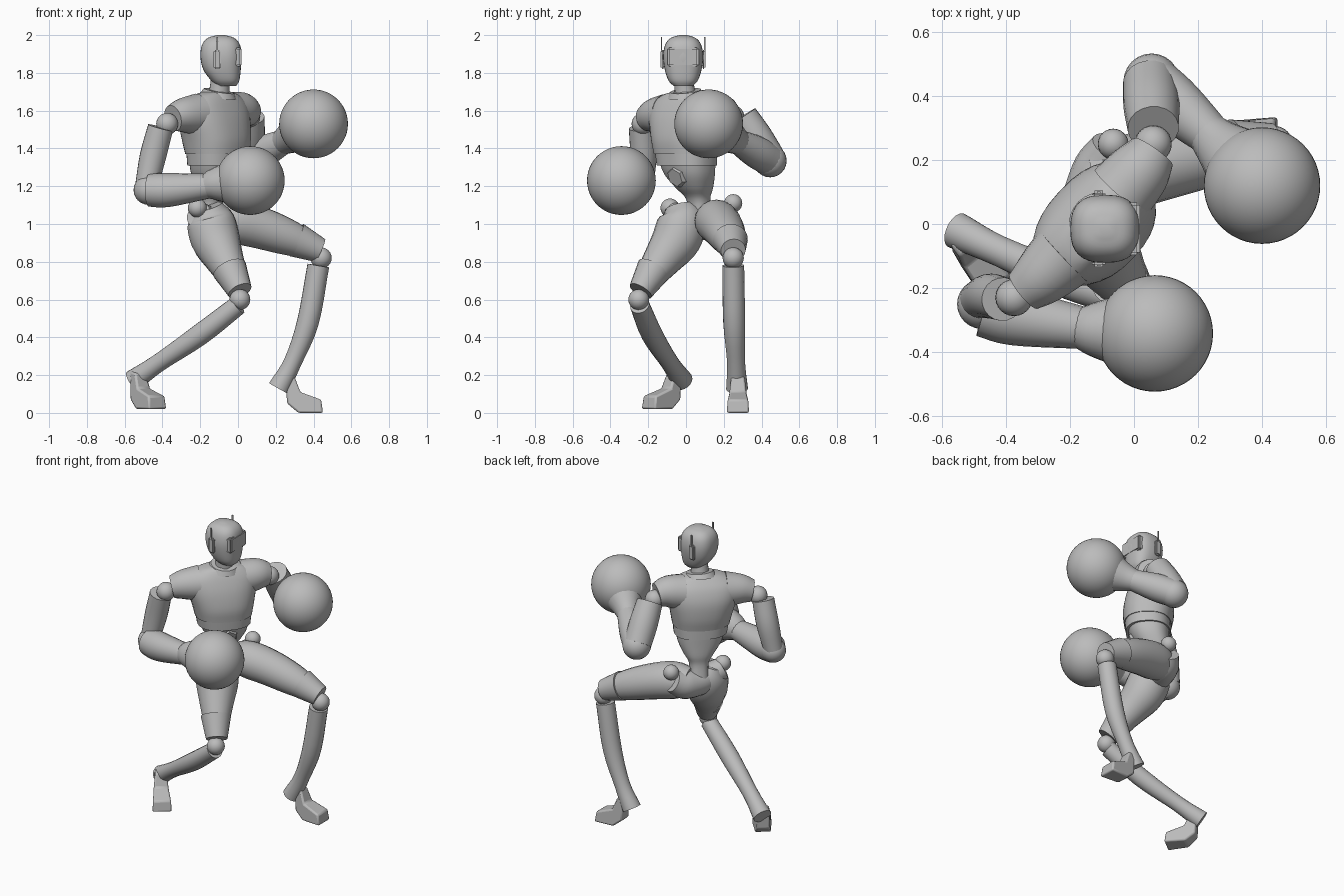
import bpy, bmesh, math
from mathutils import Vector

cube = bpy.data.objects.get("Cube")
if cube:
    bpy.data.objects.remove(cube, do_unlink=True)

grey = bpy.data.materials.new("plain grey")
grey.use_nodes = True
grey.diffuse_color = (0.5, 0.5, 0.5, 1)
grey.node_tree.nodes["Principled BSDF"].inputs["Base Color"].default_value = (0.5, 0.5, 0.5, 1)
parts = []


def finish(name, bm):
    bmesh.ops.recalc_face_normals(bm, faces=bm.faces)
    mesh = bpy.data.meshes.new(name)
    bm.to_mesh(mesh)
    bm.free()
    obj = bpy.data.objects.new(name, mesh)
    bpy.context.collection.objects.link(obj)
    mesh.materials.append(grey)
    parts.append(obj)
    return obj


def skin(name, rings):
    """Bridge a list of equal rings of points and cap both ends."""
    bm = bmesh.new()
    loops = [[bm.verts.new(p) for p in ring] for ring in rings]
    n = len(loops[0])
    for a, b in zip(loops, loops[1:]):
        for i in range(n):
            j = (i + 1) % n
            bm.faces.new((a[i], a[j], b[j], b[i]))
    bm.faces.new(loops[0])
    bm.faces.new(loops[-1])
    return finish(name, bm)


def smooth_rows(rows, steps=4):
    """Catmull-Rom interpolation through rows of numbers."""
    pts = [Vector(r) for r in rows]
    pts = [2 * pts[0] - pts[1]] + pts + [2 * pts[-1] - pts[-2]]
    out = []
    for a, b, c, d in zip(pts, pts[1:], pts[2:], pts[3:]):
        for k in range(steps):
            t = k / steps
            out.append(b + (c - a) * (t / 2) + (2 * a - 5 * b + 4 * c - d) * (t * t / 2)
                       + (3 * b - a - 3 * c + d) * (t ** 3 / 2))
    return out + [pts[-2]]


def limb(name, rows, sides=20):
    """Round tube along rows of x, y, z, radius."""
    rows = smooth_rows(rows)
    centres = [Vector(r[:3]) for r in rows]
    rings = []
    for i, c in enumerate(centres):
        tangent = centres[min(i + 1, len(rows) - 1)] - centres[max(i - 1, 0)]
        side = tangent.cross(Vector((0.3, -0.9, 0.3))).normalized()
        up = side.cross(tangent).normalized()
        angles = [2 * math.pi * k / sides for k in range(sides)]
        rings.append([c + rows[i][3] * (side * math.cos(a) + up * math.sin(a)) for a in angles])
    return skin(name, rings)


def stack(name, rows, yaw, power=2.0, sides=32):
    """Upright body from rows of z, x, y, half width, half depth."""
    u = Vector((math.cos(yaw), math.sin(yaw), 0))
    v = Vector((-u.y, u.x, 0))

    def bend(s):
        return math.copysign(abs(s) ** (2 / power), s)
    rings = []
    def clean(r):
        return [r[0], r[1], r[2], max(r[3], 0.004), max(r[4], 0.004)]
    for z, x, y, w, d in map(clean, smooth_rows([r for r in rows])):
        rings.append([Vector((x, y, z)) + u * w * bend(math.cos(a)) + v * d * bend(math.sin(a))
                      for a in (2 * math.pi * k / sides for k in range(sides))])
    return skin(name, rings)


def ball(name, centre, radius, segments=24):
    bm = bmesh.new()
    bmesh.ops.create_uvsphere(bm, u_segments=segments, v_segments=segments // 2, radius=radius)
    bmesh.ops.translate(bm, verts=bm.verts, vec=centre)
    return finish(name, bm)


def block(name, centre, size, bevel=0.008):
    bm = bmesh.new()
    bmesh.ops.create_cube(bm, size=1)
    bmesh.ops.scale(bm, verts=bm.verts, vec=size)
    bmesh.ops.translate(bm, verts=bm.verts, vec=centre)
    bmesh.ops.bevel(bm, geom=bm.edges[:], offset=bevel, segments=2, affect='EDGES')
    return finish(name, bm)


def foot(name, origin, heading):
    """Side profile of distance, height, half width, swept across."""
    profile = [(0.03, 0.2, 0.035), (0.08, 0.19, 0.035), (0.11, 0.11, 0.045), (0.22, 0.07, 0.055),
               (0.23, 0, 0.06), (0.1, 0, 0.05), (0.04, 0.05, 0.04)]
    f = Vector((math.cos(heading), math.sin(heading), 0))
    s = Vector((-f.y, f.x, 0))
    rings = [[Vector(origin) + f * d + s * (w * k) + Vector((0, 0, h)) for d, h, w in profile]
             for k in (-1, 1)]
    obj = skin(name, rings)
    mod = obj.modifiers.new("soft edges", 'BEVEL')
    mod.width = 0.01
    mod.segments = 2


TWIST = math.radians(47)

# Torso
stack("chest", [(1.37, -0.11, 0, 0.175, 0.145), (1.45, -0.115, 0, 0.192, 0.155),
                (1.55, -0.125, 0, 0.215, 0.145), (1.63, -0.125, 0, 0.215, 0.115),
                (1.68, -0.115, 0, 0.15, 0.08), (1.7, -0.11, 0, 0.08, 0.06)], TWIST, 2.4)
stack("rib_band", [(1.31, -0.11, 0.005, 0.163, 0.137), (1.39, -0.11, 0, 0.172, 0.14)], TWIST, 2.4)
stack("abdomen", [(1.34, -0.11, 0.005, 0.155, 0.13), (1.26, -0.115, 0.02, 0.135, 0.115),
                  (1.19, -0.125, 0.045, 0.095, 0.09), (1.13, -0.14, 0.065, 0.06, 0.06),
                  (1.03, -0.15, 0.08, 0.06, 0.06)], TWIST, 2.4)
bm = bmesh.new()
bmesh.ops.create_cone(bm, cap_ends=True, segments=6, radius1=0.065, radius2=0.05, depth=0.03)
aim = Vector((0.74, -0.67, -0.4)).to_track_quat('Z', 'Y').to_matrix()
bmesh.ops.rotate(bm, verts=bm.verts, matrix=aim)
bmesh.ops.translate(bm, verts=bm.verts, vec=(-0.035, -0.05, 1.25))
finish("belly_plate", bm)

# Neck and head
limb("neck", [(-0.105, 0, 1.64, 0.08), (-0.1, -0.005, 1.69, 0.056), (-0.09, -0.015, 1.79, 0.05)])
limb("collar", [(-0.105, 0, 1.675, 0.1), (-0.1, -0.003, 1.705, 0.082)], 24)
stack("head", [(1.73, -0.06, -0.015, 0.05, 0.05), (1.76, -0.068, -0.015, 0.075, 0.078),
               (1.82, -0.085, -0.015, 0.1, 0.098), (1.89, -0.09, -0.015, 0.109, 0.106),
               (1.95, -0.09, -0.015, 0.1, 0.095), (1.985, -0.09, -0.015, 0.07, 0.066),
               (2.0, -0.09, -0.015, 0.02, 0.02)], 0, 2.6)
block("visor", (-0.006, -0.015, 1.885), (0.048, 0.165, 0.1))
for side, word in ((1, "left"), (-1, "right")):
    y = -0.015 + side * 0.108
    block(word + "_ear", (-0.11, y, 1.87), (0.042, 0.022, 0.1))
    block(word + "_antenna", (-0.11, y + side * 0.006, 1.93), (0.01, 0.006, 0.12), 0.001)

# Shoulders and arms
limb("right_shoulder", [(-0.22, -0.1, 1.58, 0.11), (-0.29, -0.165, 1.575, 0.092),
                        (-0.345, -0.21, 1.56, 0.07)])
limb("left_shoulder", [(-0.04, 0.1, 1.59, 0.11), (0.02, 0.17, 1.6, 0.098), (0.06, 0.225, 1.59, 0.075)])
ball("right_shoulder_joint", (-0.375, -0.23, 1.53), 0.058)
ball("left_shoulder_joint", (0.06, 0.25, 1.57), 0.058)
limb("right_upper_arm", [(-0.41, -0.235, 1.51, 0.068), (-0.45, -0.225, 1.36, 0.07),
                         (-0.485, -0.235, 1.2, 0.06)])
limb("left_upper_arm", [(0.06, 0.3, 1.57, 0.08), (0.055, 0.37, 1.46, 0.088), (0.05, 0.44, 1.35, 0.085)])
ball("right_elbow", (-0.475, -0.25, 1.18), 0.078)
ball("left_elbow", (0.055, 0.445, 1.335), 0.088)
limb("right_forearm", [(-0.47, -0.265, 1.18, 0.088), (-0.37, -0.29, 1.18, 0.09),
                       (-0.16, -0.325, 1.2, 0.066)])
limb("left_forearm", [(0.06, 0.44, 1.34, 0.085), (0.14, 0.365, 1.385, 0.085), (0.27, 0.25, 1.45, 0.06)])
limb("right_cuff", [(-0.17, -0.325, 1.2, 0.066), (-0.12, -0.33, 1.21, 0.088), (-0.02, -0.335, 1.22, 0.12)])
limb("left_cuff", [(0.23, 0.285, 1.43, 0.066), (0.27, 0.245, 1.455, 0.085), (0.33, 0.19, 1.49, 0.12)])
ball("right_glove", (0.065, -0.342, 1.23), 0.182, 48)
ball("left_glove", (0.4, 0.12, 1.53), 0.182, 48)

# Pelvis and legs
limb("pelvis", [(-0.21, -0.08, 1.05, 0.07), (-0.16, 0, 1.01, 0.085), (-0.14, 0.08, 1.0, 0.085),
                (-0.1, 0.17, 1.01, 0.09), (-0.065, 0.24, 1.05, 0.07)])
ball("right_hip_knob", (-0.215, -0.085, 1.085), 0.05)
ball("left_hip_knob", (-0.065, 0.25, 1.11), 0.048)
limb("right_thigh", [(-0.165, -0.03, 1.09, 0.08), (-0.145, -0.02, 1.02, 0.125), (-0.12, -0.05, 0.92, 0.13),
                     (-0.075, -0.12, 0.82, 0.105), (-0.01, -0.215, 0.69, 0.07)])
limb("left_thigh", [(-0.13, 0.14, 1.02, 0.09), (-0.03, 0.16, 1.015, 0.115), (0.1, 0.19, 0.985, 0.112),
                    (0.25, 0.22, 0.935, 0.098), (0.39, 0.245, 0.88, 0.07)])
limb("right_knee_cuff", [(-0.045, -0.17, 0.76, 0.093), (0.01, -0.24, 0.645, 0.066)])
limb("left_knee_cuff", [(0.31, 0.235, 0.915, 0.093), (0.435, 0.25, 0.86, 0.066)])
ball("right_knee", (0.01, -0.25, 0.6), 0.055)
ball("left_knee", (0.44, 0.25, 0.82), 0.056)
limb("right_shin", [(0, -0.245, 0.57, 0.052), (-0.2, -0.18, 0.415, 0.057),
                    (-0.42, -0.085, 0.265, 0.048), (-0.555, -0.02, 0.17, 0.058)])
limb("left_shin", [(0.425, 0.25, 0.78, 0.058), (0.37, 0.255, 0.48, 0.058),
                   (0.29, 0.265, 0.27, 0.048), (0.215, 0.27, 0.13, 0.058)])
foot("right_foot", (-0.565, -0.02, 0.02), math.radians(-52))
foot("left_foot", (0.22, 0.275, 0), 0)

# Smooth surfaces with crisp edges
for obj in bpy.context.selected_objects:
    obj.select_set(False)
for obj in parts:
    obj.select_set(True)
bpy.context.view_layer.objects.active = parts[0]
bpy.ops.object.shade_smooth_by_angle(angle=math.radians(35))
